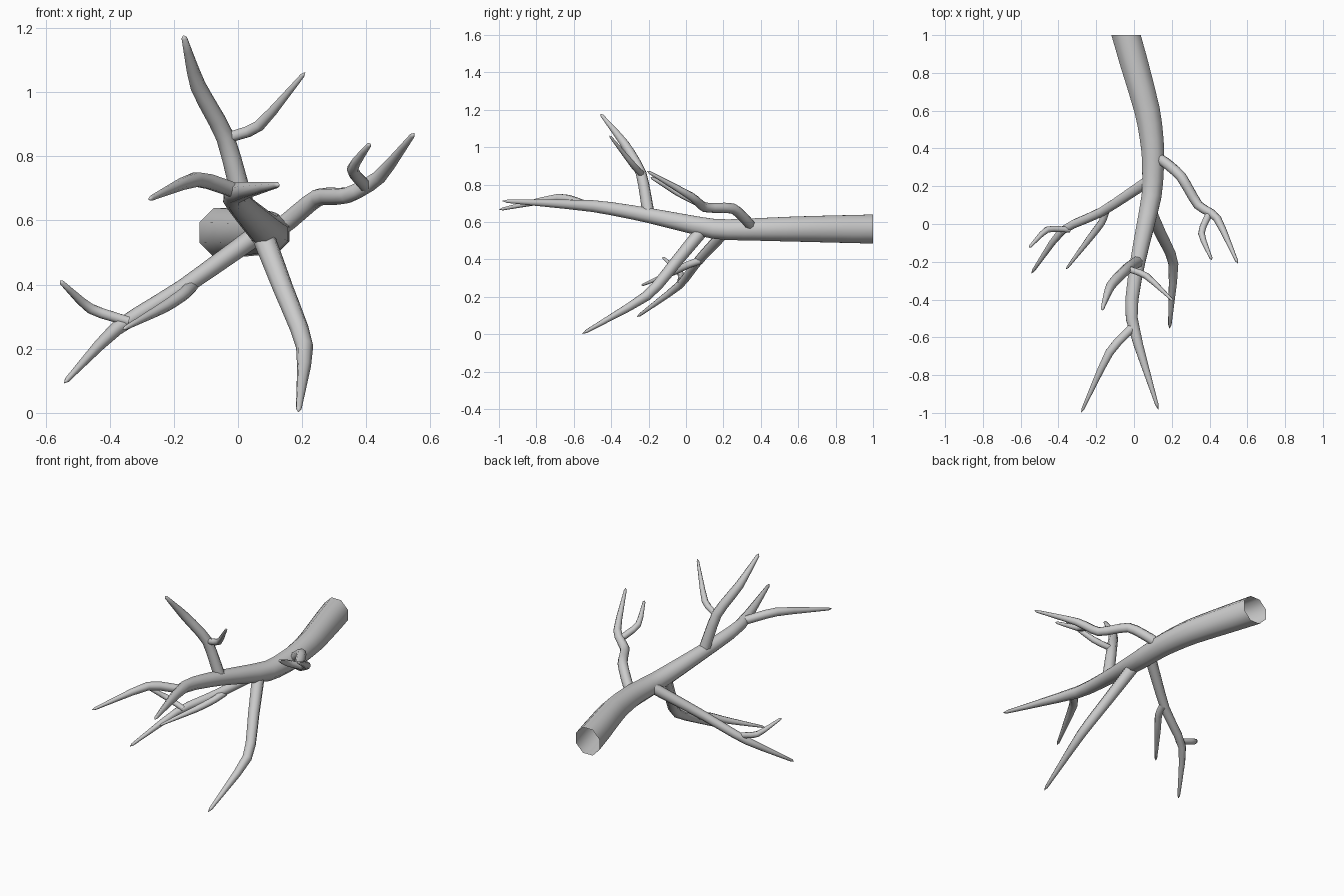
import bpy, bmesh, math
from mathutils import Vector

if "Cube" in bpy.data.objects:
    bpy.data.objects.remove(bpy.data.objects["Cube"])

SIDES = 8
STEPS = 3


def spline(a, b, c, d, t):
    # Catmull-Rom with softened tangents so the knees stay fairly crisp
    m1, m2 = (c - a) * 0.32, (d - b) * 0.32
    return ((2*t**3 - 3*t**2 + 1) * b + (t**3 - 2*t**2 + t) * m1
            + (3*t**2 - 2*t**3) * c + (t**3 - t**2) * m2)


def limb(name, pts):
    """Tapered tube through (x, y, z, radius) points, open base, pointed tip."""
    p = [Vector(q) for q in pts]
    p = [2*p[0] - p[1]] + p + [2*p[-1] - p[-2]]
    path = []
    for i in range(1, len(p) - 2):
        path += [spline(*p[i-1:i+3], k / STEPS) for k in range(STEPS)]
    tip = p[-2]
    path.append(path[-1].lerp(tip, 0.8))
    pos = [q.to_3d() for q in path] + [tip.to_3d()]
    bm = bmesh.new()
    rings, side = [], None
    for i, q in enumerate(path):
        d = (pos[i+1] - pos[max(i-1, 0)]).normalized()
        if i == 0 and name == "main_stem":
            d = Vector((0, -1, 0))          # stem is cut square at the back
        if side is None:
            side = d.cross(Vector((0, 0, 1))).normalized()
        side = (side - d * side.dot(d)).normalized()
        up = side.cross(d)
        ring = []
        for k in range(SIDES):
            a = 2 * math.pi * (k + 0.5) / SIDES
            ring.append(bm.verts.new(pos[i] + (side*math.cos(a) + up*math.sin(a)) * q[3]))
        rings.append(ring)
    for r, s in zip(rings, rings[1:]):
        for k in range(SIDES):
            j = (k + 1) % SIDES
            bm.faces.new((r[k], r[j], s[j], s[k]))
    end = bm.verts.new(pos[-1])
    for k in range(SIDES):
        bm.faces.new((rings[-1][k], rings[-1][(k+1) % SIDES], end))
    bmesh.ops.recalc_face_normals(bm, faces=bm.faces)
    for f in bm.faces:
        f.smooth = True
    me = bpy.data.meshes.new(name)
    bm.to_mesh(me)
    bm.free()
    bpy.context.collection.objects.link(bpy.data.objects.new(name, me))


# Main stem, running from back to front
limb("main_stem", [(-.042, 1, .562, .084), (.07, .6, .562, .073), (.1, .38, .56, .065),
                   (.093, .15, .563, .057), (.02, -.2, .635, .043),
                   (-.012, -.5, .685, .034), (.13, -.985, .712, .008)])
limb("stem_twig", [(0, -.54, .69, .024), (-.13, -.68, .728, .024), (-.28, -1, .665, .007)])

# Upward branch and twig
limb("upper_branch", [(.02, -.2, .64, .033), (-.04, -.24, .86, .029),
                      (-.125, -.33, 1.02, .025), (-.17, -.457, 1.178, .008)])
limb("upper_twig", [(-.04, -.235, .856, .017), (.065, -.275, .895, .018), (.21, -.41, 1.063, .006)])

# Right branch and twig
limb("right_branch", [(.1, .36, .555, .028), (.16, .33, .6, .029), (.25, .25, .672, .028),
                      (.34, .1, .678, .026), (.44, .03, .735, .022), (.55, -.21, .873, .007)])
limb("right_twig", [(.4, .06, .705, .02), (.357, -.05, .76, .018), (.412, -.19, .84, .007)])

# Left branch with two twigs
limb("left_branch", [(.08, .23, .57, .032), (-.17, .065, .392, .026),
                     (-.38, -.035, .262, .022), (-.543, -.262, .092, .007)])
limb("left_outer_twig", [(-.34, -.03, .285, .016), (-.46, -.03, .325, .017), (-.555, -.125, .412, .007)])
limb("left_inner_twig", [(-.145, .08, .395, .021), (-.17, .01, .37, .02),
                         (-.23, -.07, .33, .018), (-.36, -.24, .26, .006)])

# Downward branch
limb("lower_branch", [(.075, .09, .56, .036), (.14, -.05, .39, .032),
                      (.208, -.21, .205, .027), (.188, -.555, .002, .008)])
